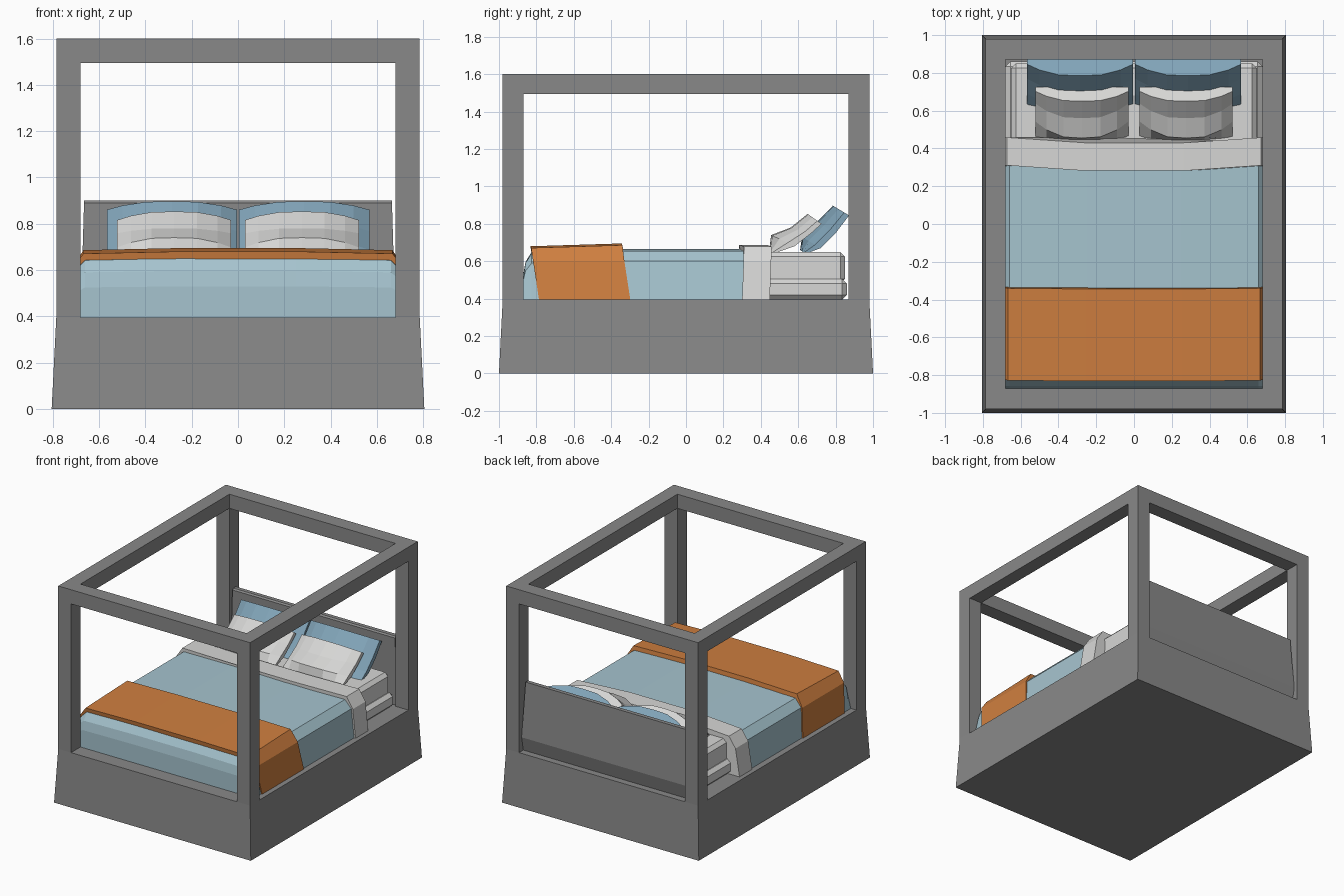
import bpy, bmesh

if "Cube" in bpy.data.objects:
    bpy.data.objects.remove(bpy.data.objects["Cube"])


def material(name, rgb):
    m = bpy.data.materials.new(name)
    m.diffuse_color = (*rgb, 1)
    m.use_nodes = True
    m.node_tree.nodes["Principled BSDF"].inputs["Base Color"].default_value = m.diffuse_color
    return m


GREY = material("grey frame", (0.25, 0.25, 0.25))
WHITE = material("white linen", (0.68, 0.68, 0.67))
BLUE = material("light blue blanket", (0.38, 0.55, 0.62))
DEEP = material("blue pillow", (0.22, 0.37, 0.48))
ORANGE = material("orange throw", (0.62, 0.21, 0.05))


def loft(name, rings, mat):
    """Closed solid through rings with equal point counts, capped at both ends."""
    bm = bmesh.new()
    vs = [[bm.verts.new(p) for p in r] for r in rings]
    n = len(rings[0])
    for a, b in zip(vs, vs[1:]):
        for i in range(n):
            j = (i + 1) % n
            bm.faces.new((a[i], a[j], b[j], b[i]))
    bm.faces.new(vs[0])
    bm.faces.new(vs[-1])
    bmesh.ops.recalc_face_normals(bm, faces=bm.faces)
    me = bpy.data.meshes.new(name)
    bm.to_mesh(me)
    bm.free()
    me.materials.append(mat)
    ob = bpy.data.objects.new(name, me)
    bpy.context.collection.objects.link(ob)
    return ob


def box(name, x0, x1, y0, y1, z0, z1, mat, taper=0.0, bevel=0.0):
    ring = lambda t, z: [(x0 + t, y0 + t, z), (x1 - t, y0 + t, z),
                         (x1 - t, y1 - t, z), (x0 + t, y1 - t, z)]
    ob = loft(name, [ring(0, z0), ring(taper, z1)], mat)
    if bevel:
        b = ob.modifiers.new("bevel", "BEVEL")
        b.width, b.segments = bevel, 1
    return ob


FLOOR = 0.395  # top of the base

# Frame: tapered base, four posts, canopy rails
box("base", -0.805, 0.805, -1, 1, 0, FLOOR, GREY, taper=0.02)
for sx, side in ((-1, "left"), (1, "right")):
    xa, xb = sorted((sx * 0.68, sx * 0.785))
    box(f"{side}_rail", xa, xb, -0.87, 0.87, 1.495, 1.6, GREY)
    for sy, end in ((-1, "front"), (1, "back")):
        ya, yb = sorted((sy * 0.87, sy * 0.98))
        box(f"{end}_{side}_post", xa, xb, ya, yb, FLOOR, 1.495, GREY)
for sy, end in ((-1, "front"), (1, "back")):
    ya, yb = sorted((sy * 0.87, sy * 0.98))
    box(f"{end}_rail", -0.785, 0.785, ya, yb, 1.495, 1.6, GREY)

# Headboard: slightly bent board between the back posts
board = [(0.885, FLOOR), (0.885, 0.89), (0.895, 0.9), (0.925, 0.9), (0.955, 0.5), (0.93, FLOOR)]
loft("headboard", [[(s * (0.68 - 0.03 * (z - FLOOR)), y, z) for y, z in board]
                   for s in (-1, 1)], GREY)

# Two stacked mattresses
box("lower_mattress", -0.68, 0.68, -0.8, 0.86, FLOOR, 0.505, WHITE, bevel=0.025)
box("upper_mattress", -0.65, 0.65, -0.8, 0.85, 0.48, 0.65, WHITE, bevel=0.025)


def cover(name, rows, mat, t, skew=0.0, bow=0.0):
    """Draped bedding. rows: (y, height factor, extra lift at the top)."""
    half = [(0.74, FLOOR, 1, 0), (0.712, 0.6, 0.25, 0), (0.66, 0.655, 0, 0), (0.25, 0.664, 0, 1)]
    rings = []
    for y, s, lift in rows:
        ring = []
        for sx, pts in ((1, half), (-1, half[::-1])):
            for x, z, low, mid in pts:
                up = t + lift if z > 0.62 else 0
                ring.append((sx * (x + t * 0.5), y + skew * low + bow * mid,
                             FLOOR + (z + up - FLOOR) * s))
        rings.append(ring)
    loft(name, rings, mat)


# Bedding: blanket, folded sheet, throw
cover("blanket", [(-0.87, 0.5, 0), (-0.858, 0.75, 0), (-0.825, 0.95, 0),
                  (-0.78, 1, 0), (0.34, 1, 0)], BLUE, 0.0)
cover("folded_sheet", [(0.31, 1, 0), (0.458, 1, 0)], WHITE, 0.024, skew=-0.01, bow=-0.028)
cover("orange_throw", [(-0.828, 1, 0), (-0.34, 1, 0.015)], ORANGE, 0.016, skew=0.042, bow=-0.004)


def pillow(name, x0, x1, back, front, mat):
    """Propped pillow: bulges forward in the middle and thins at both ends."""
    rings = []
    for f, w in ((0, 0.3), (0.12, 0.65), (0.3, 0.95), (0.5, 1), (0.7, 0.95), (0.88, 0.65), (1, 0.3)):
        bulge = [(b[0] + (a[0] - b[0]) * w, b[1] + (a[1] - b[1]) * w)
                 for a, b in zip(front, back)]
        rings.append([(x0 + (x1 - x0) * f, y, z) for y, z in back + bulge[::-1]])
    loft(name, rings, mat)


# Pillows: one blue and one white on each side
for s, side in ((-1, "left"), (1, "right")):
    pillow(f"{side}_blue_pillow", s * 0.005, s * 0.567,
           [(0.64, 0.64), (0.72, 0.67), (0.80, 0.75), (0.872, 0.845)],
           [(0.61, 0.66), (0.62, 0.73), (0.70, 0.81), (0.785, 0.897)], DEEP)
    pillow(f"{side}_white_pillow", s * 0.03, s * 0.522,
           [(0.47, 0.642), (0.58, 0.68), (0.67, 0.75), (0.725, 0.80)],
           [(0.445, 0.66), (0.455, 0.74), (0.56, 0.78), (0.65, 0.853)], WHITE)
